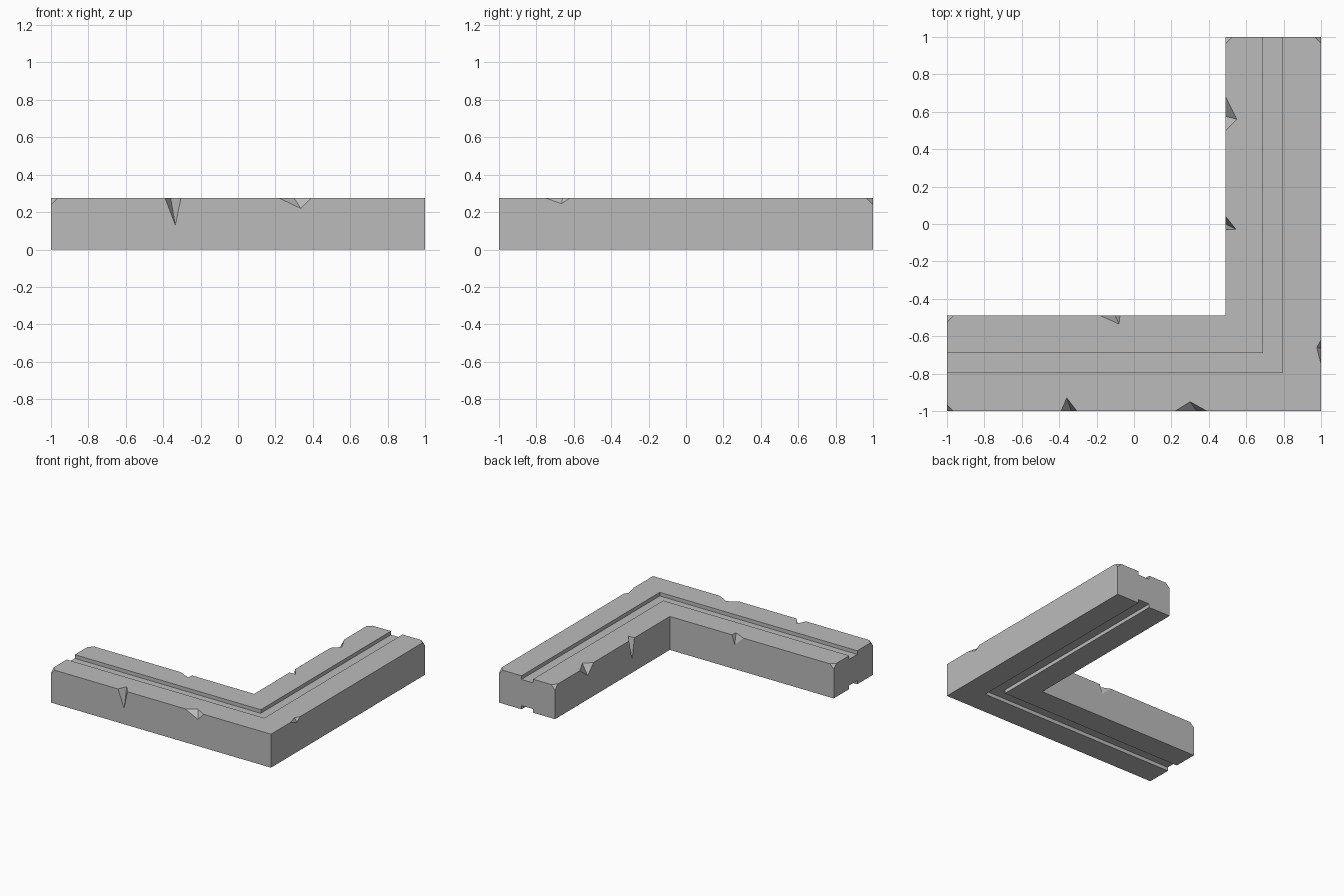
import bpy
import bmesh
from mathutils import Vector

if "Cube" in bpy.data.objects:
    bpy.data.objects.remove(bpy.data.objects["Cube"], do_unlink=True)

TOP = 0.275       # block height
IN = 0.49         # inner wall coordinate
CHAMFER = 0.035   # broken corner size

stone = bpy.data.materials.new("grey stone")
stone.use_nodes = True
colour = (0.5, 0.5, 0.5, 1)
stone.diffuse_color = colour
stone.node_tree.nodes["Principled BSDF"].inputs["Base Color"].default_value = colour


def make_object(name, bm):
    bmesh.ops.recalc_face_normals(bm, faces=bm.faces)
    mesh = bpy.data.meshes.new(name)
    bm.to_mesh(mesh)
    bm.free()
    mesh.materials.append(stone)
    obj = bpy.data.objects.new(name, mesh)
    bpy.context.collection.objects.link(obj)
    return obj


# Corner kerb: a grooved cross-section swept round a mitred right angle
width, g0, g1, depth = 1 - IN, 0.205, 0.31, 0.03
profile = [(0, 0), (g0, 0), (g0, depth), (g1, depth), (g1, 0), (width, 0)]
profile += [(d, TOP - z) for d, z in reversed(profile)]
stations = [lambda d: (-1, d - 1), lambda d: (1 - d, d - 1), lambda d: (1 - d, 1)]

bm = bmesh.new()
rings = [[bm.verts.new((*place(d), z)) for d, z in profile] for place in stations]
for near, far in zip(rings, rings[1:]):
    for i in range(len(profile)):
        j = (i + 1) % len(profile)
        bm.faces.new((near[i], near[j], far[j], far[i]))
bm.faces.new(rings[0])
bm.faces.new(rings[-1])
kerb = make_object("corner_kerb", bm)

# Cutters: tetrahedra grown about a point on the cut surface
cutters = bmesh.new()


def add_cutter(points, on_cut):
    points = [Vector(p) for p in points]
    centre = sum((points[i] for i in on_cut), Vector()) / len(on_cut)
    verts = [cutters.verts.new(centre + (p - centre) * 1.6) for p in points]
    for skip in range(4):
        cutters.faces.new([v for i, v in enumerate(verts) if i != skip])


# Chips along the edges: start, end, top tip, side tip
def chip_x(y, start, end, tip, low):
    add_cutter([(start, y, TOP), (end, y, TOP), (*tip, TOP), (low[0], y, low[1])], (2, 3))


def chip_y(x, start, end, tip, low):
    add_cutter([(x, start, TOP), (x, end, TOP), (*tip, TOP), (x, *low)], (2, 3))


chip_x(-1, -0.39, -0.305, (-0.36, -0.93), (-0.335, 0.13))
chip_x(-1, 0.22, 0.39, (0.30, -0.95), (0.335, 0.22))
chip_x(-IN, -0.18, -0.075, (-0.08, -0.535), (-0.1, 0.2))
chip_y(1, -0.75, -0.62, (0.977, -0.66), (-0.665, 0.245))
chip_y(IN, 0.5, 0.68, (0.55, 0.56), (0.575, 0.195))
chip_y(IN, -0.03, 0.04, (0.545, -0.028), (0, 0.105))

# Broken top corners at both ends: corner, inward x and y directions
for x, y, dx, dy in ((IN, 1, 1, -1), (1, 1, -1, -1), (-1, -IN, 1, -1), (-1, -1, 1, 1)):
    c = Vector((x, y, TOP))
    steps = [Vector((dx, 0, 0)), Vector((0, dy, 0)), Vector((0, 0, -1))]
    add_cutter([c] + [c + s * CHAMFER for s in steps], (1, 2, 3))

cutter = make_object("chip_cutters", cutters)
cutter.hide_render = True
cutter.hide_viewport = True

cut = kerb.modifiers.new("Chips", "BOOLEAN")
cut.operation = "DIFFERENCE"
cut.solver = "EXACT"
cut.object = cutter

# Apply the cut and drop the cutters
mesh = bpy.data.meshes.new_from_object(kerb.evaluated_get(bpy.context.evaluated_depsgraph_get()))
kerb.modifiers.clear()
kerb.data = mesh
bpy.data.objects.remove(cutter, do_unlink=True)
